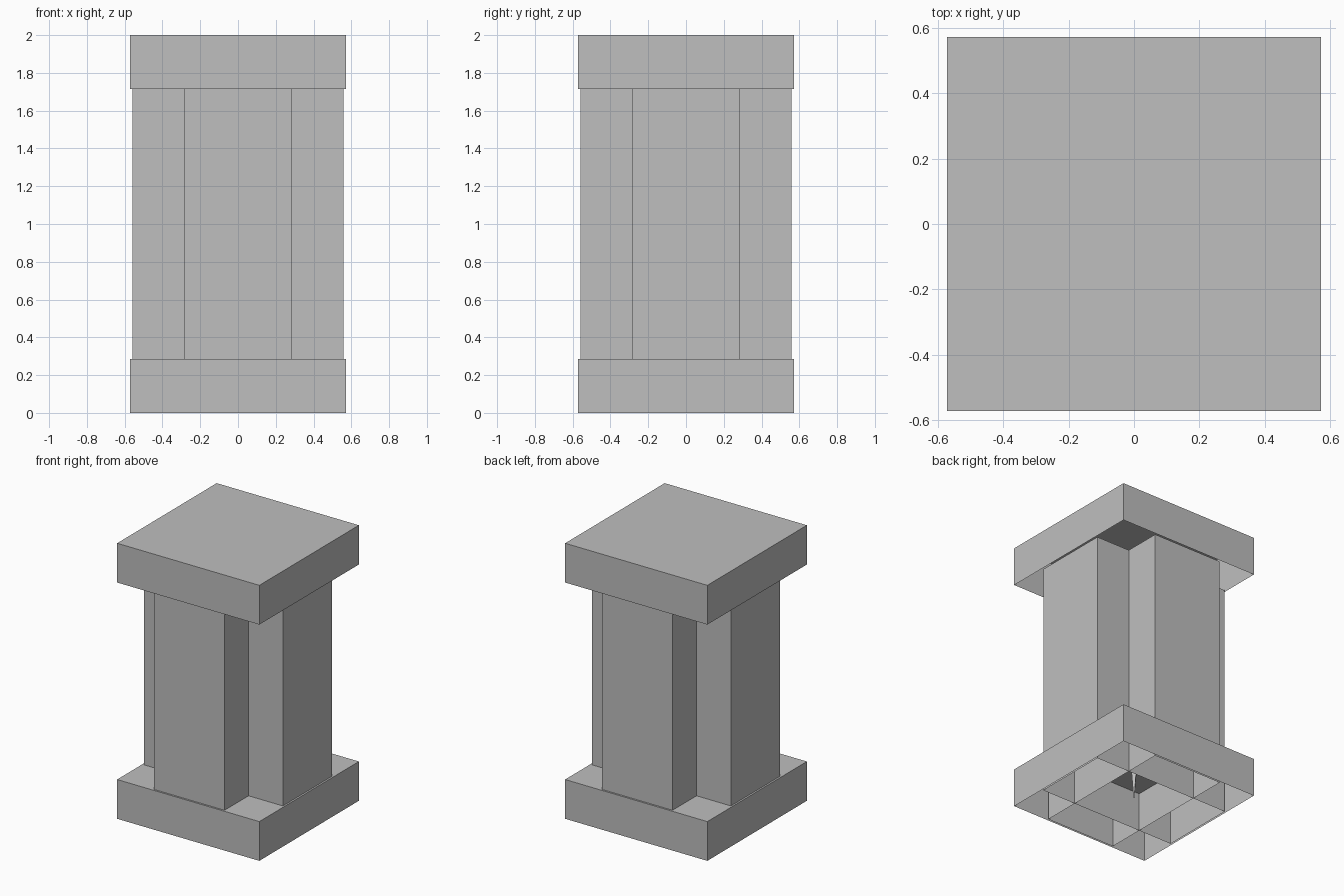
import bpy
import bmesh
from mathutils import Matrix, Vector

if "Cube" in bpy.data.objects:
    bpy.data.objects.remove(bpy.data.objects["Cube"], do_unlink=True)

stone = bpy.data.materials.new("stone_grey")
stone.use_nodes = True
GREY = (0.52, 0.52, 0.52, 1)
stone.diffuse_color = GREY
stone.node_tree.nodes["Principled BSDF"].inputs["Base Color"].default_value = GREY

HALF = 0.571      # slab half width
SLAB = 0.285      # slab height
ARM = 0.558       # column arm reach
WIDTH = 0.2825    # column arm half width


def finish(name, bm):
    mesh = bpy.data.meshes.new(name)
    bm.to_mesh(mesh)
    bm.free()
    mesh.materials.append(stone)
    obj = bpy.data.objects.new(name, mesh)
    bpy.context.collection.objects.link(obj)
    return obj


def shell(name, hx, hy, bottom, top, closed_top):
    """Thin-walled box, open underneath and optionally on top."""
    bm = bmesh.new()
    bmesh.ops.create_cube(bm, size=1)
    bmesh.ops.scale(bm, vec=(2 * hx, 2 * hy, top - bottom), verts=bm.verts)
    bmesh.ops.translate(bm, vec=(0, 0, (bottom + top) / 2), verts=bm.verts)
    bm.normal_update()
    removed = [f for f in bm.faces
               if f.normal.z < -0.5 or (f.normal.z > 0.5 and not closed_top)]
    bmesh.ops.delete(bm, geom=removed, context='FACES')
    return finish(name, bm)


# Base and cap: hollow slabs, open underneath
shell("base_slab", HALF, HALF, 0, SLAB, True)
shell("cap_slab", HALF, HALF, 2 - SLAB, 2, True)

# Cross-shaped column: two crossing shafts running down into the base
shell("column_shaft_front_back", WIDTH, ARM, 0, 2 - SLAB, False)
shell("column_shaft_sides", ARM, WIDTH, 0, 2 - SLAB, False)

# Slim spindle hidden in the core, pointed at both ends
bm = bmesh.new()
for z, flip in ((0.5, True), (1.5, False)):
    turn = Matrix.Rotation(3.14159265, 4, 'X') if flip else Matrix.Identity(4)
    bmesh.ops.create_cone(bm, cap_ends=False, segments=4, radius1=0.1, radius2=0,
                          depth=1, matrix=Matrix.Translation(Vector((0, 0, z))) @ turn)
bmesh.ops.remove_doubles(bm, verts=bm.verts, dist=0.001)
finish("core_spindle", bm)
